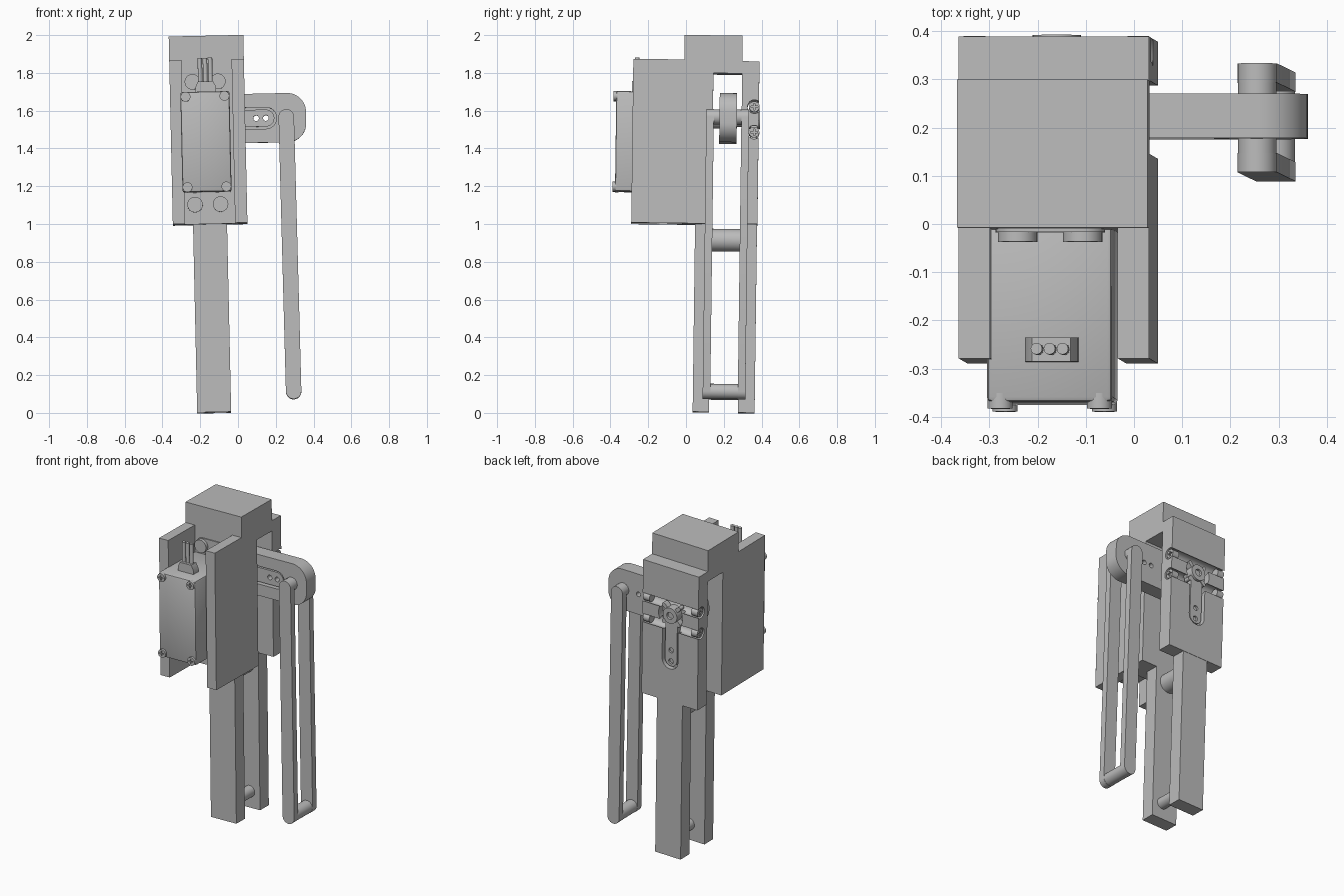
import bpy, bmesh, math
from mathutils import Matrix, Vector

if "Cube" in bpy.data.objects:
    bpy.data.objects.remove(bpy.data.objects["Cube"], do_unlink=True)

grey = bpy.data.materials.new("plain grey")
grey.use_nodes = True
COLOUR = (0.5, 0.5, 0.5, 1)
grey.diffuse_color = COLOUR
grey.node_tree.nodes["Principled BSDF"].inputs["Base Color"].default_value = COLOUR
parts = []


def finish(name, bm):
    bmesh.ops.recalc_face_normals(bm, faces=bm.faces)
    mesh = bpy.data.meshes.new(name)
    bm.to_mesh(mesh)
    bm.free()
    obj = bpy.data.objects.new(name, mesh)
    bpy.context.collection.objects.link(obj)
    mesh.materials.append(grey)
    parts.append(obj)
    return obj


def prism(name, outline, y0, y1):
    """Extrude an (x, z) outline along y."""
    bm = bmesh.new()
    face = bm.faces.new([bm.verts.new((x, y0, z)) for x, z in outline])
    ext = bmesh.ops.extrude_face_region(bm, geom=[face])["geom"]
    bmesh.ops.translate(bm, verts=[v for v in ext if isinstance(v, bmesh.types.BMVert)],
                        vec=(0, y1 - y0, 0))
    return finish(name, bm)


def box(name, x0, x1, y0, y1, z0, z1):
    return prism(name, [(x0, z0), (x1, z0), (x1, z1), (x0, z1)], y0, y1)


def arc(cx, cz, r, start, end, n=12):
    angles = [math.radians(start + (end - start) * i / n) for i in range(n + 1)]
    return [(cx + r * math.cos(a), cz + r * math.sin(a)) for a in angles]


def pill(a, b, r):
    """Outline round two centres."""
    d = math.degrees(math.atan2(b[1] - a[1], b[0] - a[0]))
    return arc(*b, r, d - 90, d + 90) + arc(*a, r, d + 90, d + 270)


def disc(name, x, z, r, y0, y1):
    return prism(name, arc(x, z, r, 0, 360, 32)[:-1], y0, y1)


def rod(name, start, end, r):
    a, b = Vector(start), Vector(end)
    bm = bmesh.new()
    turn = (b - a).to_track_quat('Z', 'Y').to_matrix().to_4x4()
    bmesh.ops.create_cone(bm, cap_ends=True, segments=24, radius1=r, radius2=r,
                          depth=(b - a).length, matrix=Matrix.Translation((a + b) / 2) @ turn)
    return finish(name, bm)


def combine(obj, tools, operation='DIFFERENCE'):
    """Apply booleans, then drop the tools."""
    for tool in tools:
        mod = obj.modifiers.new("cut", 'BOOLEAN')
        mod.object, mod.operation, mod.solver = tool, operation, 'EXACT'
        tool.hide_render = True
    deps = bpy.context.evaluated_depsgraph_get()
    mesh = bpy.data.meshes.new_from_object(obj.evaluated_get(deps))
    obj.modifiers.clear()
    obj.data = mesh
    for tool in tools:
        parts.remove(tool)
        bpy.data.objects.remove(tool, do_unlink=True)


L, R, PX, PZ = -0.345, 0.05, -0.148, 1.56   # body sides and arm pivot

# Body: top cap, centre block, side walls
body = box("body_cap", L, R, -0.02, 0.287, 1.8, 2.0)
combine(body, [box("block", L, R, -0.02, 0.135, 1.003, 1.85),
               box("wall_a", L, L + 0.065, -0.29, 0.1, 1.003, 1.87),
               box("wall_b", R - 0.065, R, -0.29, 0.1, 1.003, 1.87)], 'UNION')

# Back plate with screw channels and a slot for the horn
plate = box("back_plate", L, R, 0.287, 0.378, 1.003, 1.865)
combine(plate, [rod("channel_a", (L - 0.1, 0.354, 1.625), (R + 0.1, 0.354, 1.625), 0.036),
                rod("channel_b", (L - 0.1, 0.354, 1.49), (R + 0.1, 0.354, 1.49), 0.036),
                disc("pocket", PX, PZ, 0.085, 0.335, 0.5),
                prism("slot", pill((PX, PZ), (PX, 1.27), 0.056), 0.345, 0.5)])

# Screws lying in the channels
for z in (1.625, 1.49):
    for side, x0, x1 in (("left", 0.0, 0.045), ("right", L + 0.005, L + 0.05)):
        screw = rod(f"channel_screw_{side}", (x0, 0.354, z), (x1, 0.354, z), 0.028)
        face_x = x1 if side == "left" else x0
        combine(screw, [box("cut", face_x - 0.008, face_x + 0.008, 0.336, 0.372, z - 0.004, z + 0.004),
                        box("cut", face_x - 0.008, face_x + 0.008, 0.35, 0.358, z - 0.018, z + 0.018)])

# Rear horn: slim arm with two holes, hub with a cross
rear_horn = prism("rear_horn", pill((PX, PZ), (PX, 1.27), 0.042), 0.335, 0.368)
combine(rear_horn, [disc("hole", PX, z, 0.016, 0.355, 0.5) for z in (1.26, 1.33)])
hub = disc("rear_hub", PX, PZ, 0.05, 0.33, 0.385)
combine(hub, [disc("hole", PX, PZ, 0.022, 0.35, 0.5)])
for turn in (45, 135):
    c, s = 0.075 * math.cos(math.radians(turn)), 0.075 * math.sin(math.radians(turn))
    prism("rear_hub_bar", pill((PX - c, PZ - s), (PX + c, PZ + s), 0.012), 0.335, 0.372)

# Legs and their cross pins
box("front_leg", -0.238, -0.058, 0.048, 0.135, 0.008, 1.05)
box("rear_leg", -0.238, -0.058, 0.287, 0.376, 0.006, 1.05)
disc("upper_leg_pin", PX, 0.92, 0.06, 0.13, 0.29)
disc("lower_leg_pin", -0.13, 0.11, 0.036, 0.13, 0.29)

# Motor box with rounded upright edges, screws at the corners
SX0, SX1, SZ0, SZ1 = -0.29, -0.03, 1.17, 1.70
motor = box("motor_box", SX0, SX1, -0.378, 0.0, SZ0, SZ1)
bevel = motor.modifiers.new("soft_edges", 'BEVEL')
bevel.width, bevel.segments = 0.01, 2
combine(motor, [])
for x in (SX0 + 0.027, SX1 - 0.027):
    for z in (SZ0 + 0.025, SZ1 - 0.025):
        screw = disc("motor_corner_screw", x, z, 0.026, -0.392, -0.36)
        combine(screw, [box("cut", x - 0.016, x + 0.016, -0.4, -0.385, z - 0.003, z + 0.003),
                        box("cut", x - 0.003, x + 0.003, -0.4, -0.385, z - 0.016, z + 0.016)])

# Mounting screws above and below the motor
for x in (-0.225, -0.09):
    disc("lower_mount_screw", x, 1.107, 0.041, -0.047, 0.0)
    disc("upper_mount_screw", x, 1.757, 0.041, -0.047, 0.0)
prism("upper_mount_pad", pill((-0.225, 1.757), (-0.09, 1.757), 0.046), -0.027, 0.0)

# Cable plug with three wires
prism("cable_plug", [(-0.21, 1.69), (-0.1, 1.69), (-0.1, 1.725), (-0.115, 1.755),
                     (-0.195, 1.755), (-0.21, 1.725)], -0.295, -0.245)
for i in range(3):
    x = -0.183 + i * 0.027
    rod("cable_wire", (x, -0.27, 1.74), (x, -0.27, 1.88), 0.012)

# Swinging arm, round at the pivot and at the far corners
arm_outline = (arc(0.273, 1.53, 0.1, -90, 0) + arc(0.273, 1.59, 0.1, 0, 90)
               + arc(PX, PZ, 0.13, 90, 270, 24))
arm = prism("swing_arm", arm_outline, 0.17, 0.262)
HOLES = (0.108, 0.16)
combine(arm, [prism("slot", pill((PX, PZ), (0.16, PZ), 0.057), 0.1, 0.2)]
        + [disc("hole", x, PZ, 0.015, 0.1, 0.4) for x in HOLES])
horn = prism("front_horn", pill((PX, PZ), (0.16, PZ), 0.045), 0.177, 0.21)
combine(horn, [disc("hole", x, PZ, 0.015, 0.1, 0.4) for x in HOLES])
disc("motor_shaft", PX, PZ, 0.05, 0.12, 0.2)
disc("rear_shaft", PX, PZ, 0.04, 0.25, 0.34)

# Long loop link hanging from the arm
TOP, BOTTOM = (0.268, PZ + 0.003), (0.275, 0.11)
for name, y0, y1 in (("front_link_bar", 0.1, 0.14), ("rear_link_bar", 0.286, 0.326)):
    prism(name, pill(BOTTOM, TOP, 0.041), y0, y1)
disc("link_top_pin", *TOP, 0.04, 0.102, 0.324)
disc("link_bottom_pin", *BOTTOM, 0.04, 0.102, 0.324)

# Lean the whole model slightly and smooth the round faces
lean = (Matrix.Translation((0, 0, 1)) @ Matrix.Rotation(-0.022, 4, 'Y')
        @ Matrix.Rotation(-0.013, 4, 'X') @ Matrix.Translation((0, 0, -1)))
bpy.ops.object.select_all(action='DESELECT')
for obj in parts:
    obj.data.transform(lean)
    obj.select_set(True)
bpy.context.view_layer.objects.active = parts[0]
bpy.ops.object.shade_smooth_by_angle(angle=math.radians(30))
